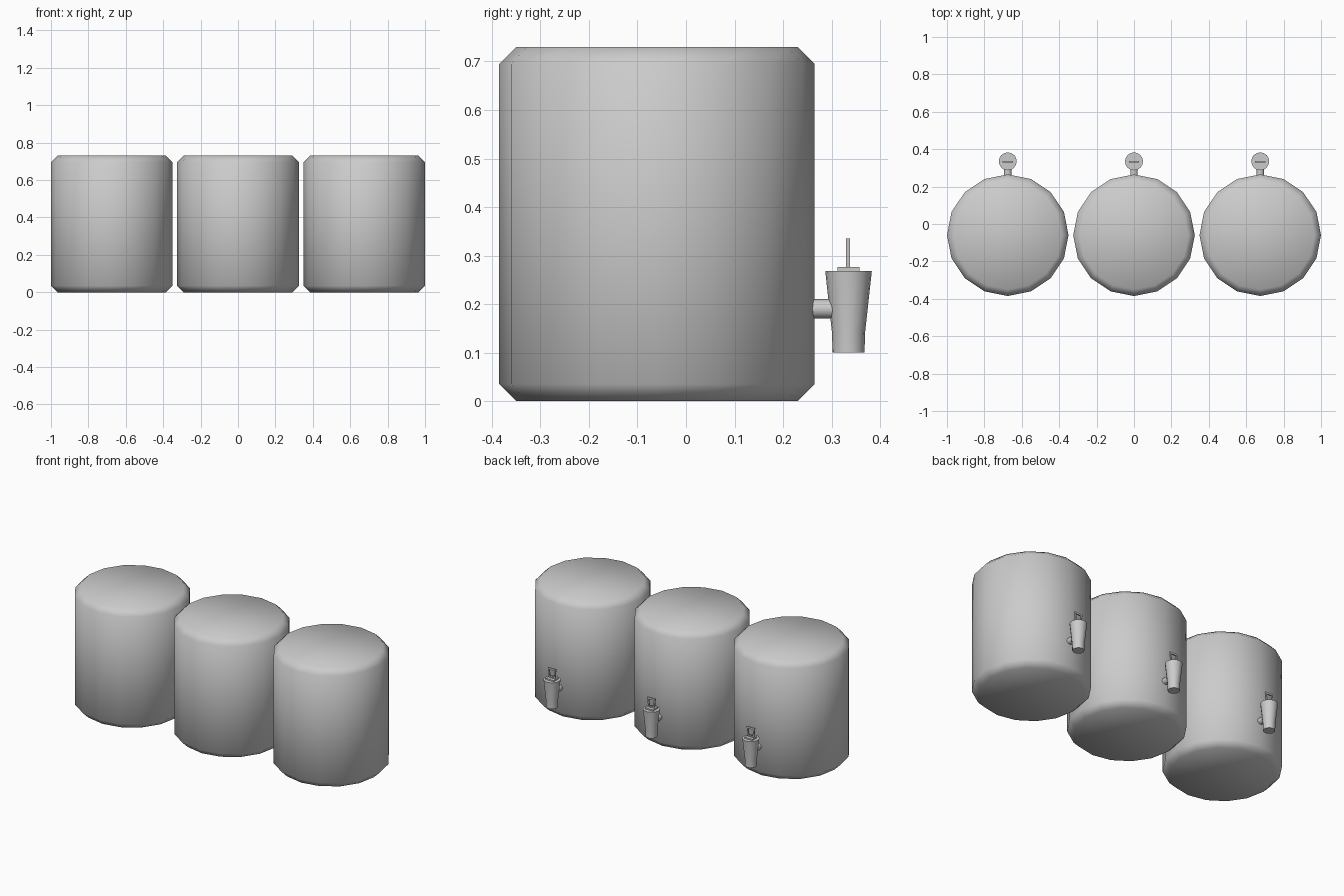
import bpy, bmesh, math

if "Cube" in bpy.data.objects:
    bpy.data.objects.remove(bpy.data.objects["Cube"])

BARREL_Y, TAP_Y = -0.06, 0.335


def finish(bm, name, smooth=None):
    bmesh.ops.recalc_face_normals(bm, faces=bm.faces[:])
    mesh = bpy.data.meshes.new(name)
    bm.to_mesh(mesh)
    bm.free()
    ob = bpy.data.objects.new(name, mesh)
    bpy.context.collection.objects.link(ob)
    if smooth is not None:
        bpy.ops.object.select_all(action='DESELECT')
        ob.select_set(True)
        bpy.context.view_layer.objects.active = ob
        bpy.ops.object.shade_smooth_by_angle(angle=math.radians(smooth))
    return ob


def lathe(name, profile, sides, loc, smooth, lying=False):
    """Capped solid from (radius, height) points, upright or along +y."""
    bm = bmesh.new()
    rings = []
    for r, h in profile:
        ring = []
        for i in range(sides):
            a = 2 * math.pi * i / sides
            p = (r * math.cos(a), r * math.sin(a), h)
            if lying:
                p = (p[0], h, p[1])
            ring.append(bm.verts.new(p))
        rings.append(ring)
    for a, b in zip(rings, rings[1:]):
        for i in range(sides):
            j = (i + 1) % sides
            bm.faces.new((a[i], a[j], b[j], b[i]))
    bm.faces.new(rings[0])
    bm.faces.new(rings[-1])
    ob = finish(bm, name, smooth)
    ob.location = loc
    return ob


def lever(name, loc):
    """Flat upright loop, slightly wider at the top."""
    outer = [(-0.021, 0), (0.021, 0), (0.027, 0.061), (-0.027, 0.061)]
    inner = [(-0.013, 0.008), (0.013, 0.008), (0.018, 0.050), (-0.018, 0.050)]
    bm = bmesh.new()
    loops = [[bm.verts.new((x, y, z)) for x, z in pts]
             for pts, y in ((outer, -0.004), (outer, 0.004), (inner, 0.004), (inner, -0.004))]
    for k in range(4):
        a, b = loops[k], loops[(k + 1) % 4]
        for i in range(4):
            j = (i + 1) % 4
            bm.faces.new((a[i], a[j], b[j], b[i]))
    ob = finish(bm, name)
    ob.location = loc


for n, x in enumerate((-0.675, 0, 0.675), 1):
    # barrel with chamfered rims
    lathe(f"barrel_{n}", [(0.29, 0), (0.325, 0.035), (0.325, 0.695), (0.29, 0.73)],
          16, (x, BARREL_Y, 0), 60)
    # pipe joining barrel and tap
    lathe(f"tap_pipe_{n}", [(0.02, 0.24), (0.02, 0.315)], 12, (x, 0, 0.19), 40, lying=True)
    # tapered tap body
    lathe(f"tap_body_{n}", [(0.033, 0.10), (0.034, 0.14), (0.048, 0.268)],
          16, (x, TAP_Y, 0), 40)
    # square cap
    bm = bmesh.new()
    bmesh.ops.create_cube(bm, size=1)
    bmesh.ops.scale(bm, vec=(0.054, 0.046, 0.016), verts=bm.verts[:])
    finish(bm, f"tap_cap_{n}").location = (x, TAP_Y, 0.268)
    # lever loop on top
    lever(f"tap_lever_{n}", (x, TAP_Y - 0.001, 0.274))
